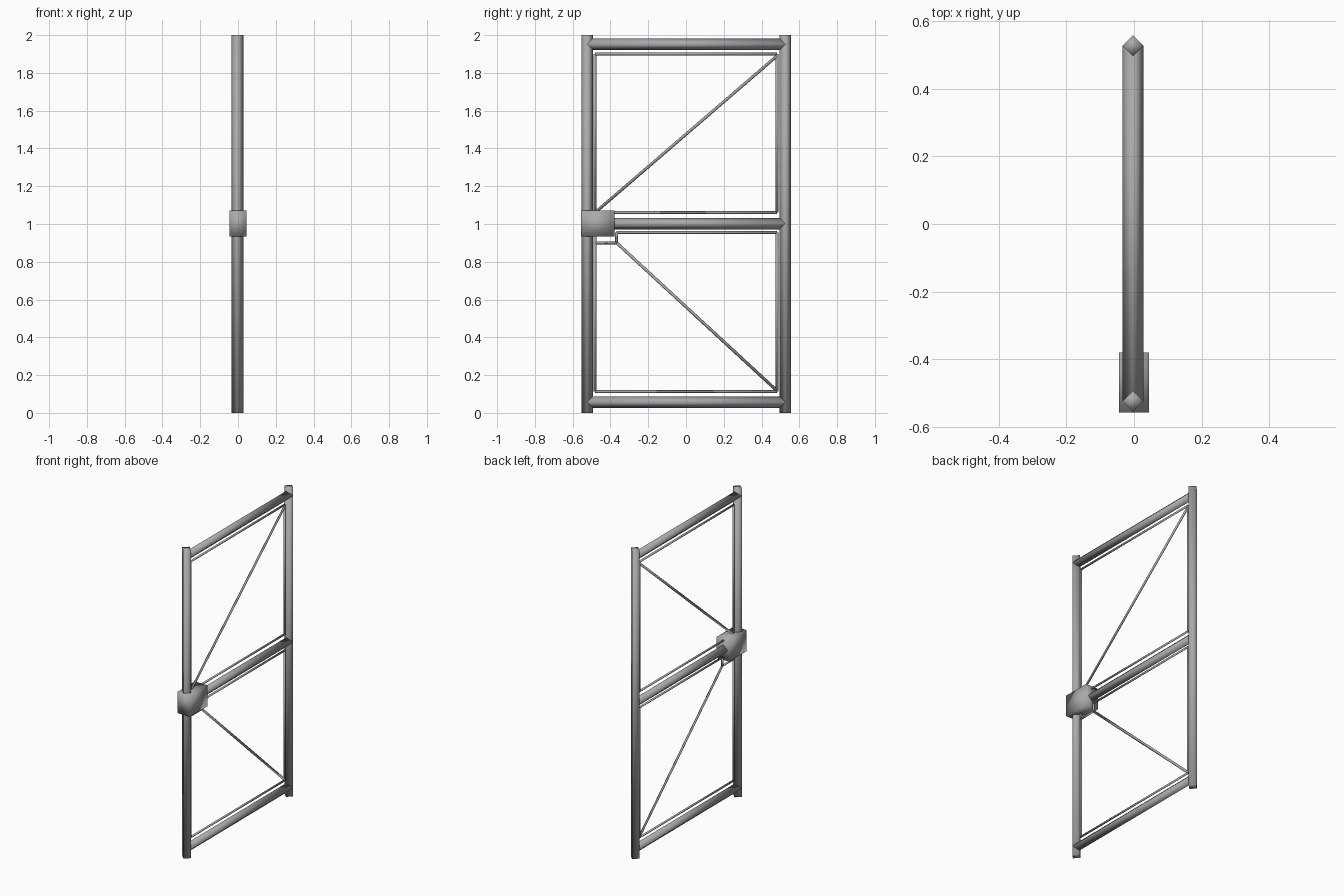
import bpy
import bmesh
from math import atan2
from mathutils import Matrix, Vector

cube = bpy.data.objects.get("Cube")
if cube:
    bpy.data.objects.remove(cube, do_unlink=True)

# Steel material
steel = bpy.data.materials.new("steel_grey")
steel.use_nodes = True
GREY = (0.4, 0.4, 0.4, 1)
steel.diffuse_color = GREY
steel.node_tree.nodes["Principled BSDF"].inputs["Base Color"].default_value = GREY

FRAME_X = -0.003


def add_object(name, bm):
    mesh = bpy.data.meshes.new(name)
    bmesh.ops.recalc_face_normals(bm, faces=bm.faces[:])
    for face in bm.faces:
        face.smooth = True
    bm.to_mesh(mesh)
    bm.free()
    mesh.materials.append(steel)
    obj = bpy.data.objects.new(name, mesh)
    bpy.context.collection.objects.link(obj)


def bar(name, start, end, radius):
    """Four-sided tube, edge on, between two (y, z) points."""
    a, b = (Vector((FRAME_X, *p)) for p in (start, end))
    d = b - a
    place = Matrix.Translation((a + b) / 2) @ Matrix.Rotation(atan2(-d.y, d.z), 4, "X")
    bm = bmesh.new()
    bmesh.ops.create_cone(bm, cap_ends=True, segments=4, radius1=radius,
                          radius2=radius, depth=d.length, matrix=place)
    add_object(name, bm)


# Main frame tubes
FRONT, BACK, TUBE = -0.523, 0.526, 0.031
bar("front_post", (FRONT, 0), (FRONT, 2), TUBE)
bar("back_post", (BACK, 0), (BACK, 2), TUBE)
for name, z in (("top_rail", 1.952), ("middle_rail", 1.002), ("bottom_rail", 0.057)):
    bar(name, (FRONT, z), (BACK, z), TUBE)

# Thin rods lining the two openings
ROD, Y0, Y1 = 0.008, -0.482, 0.482
NOTCH_Y, NOTCH_Z = -0.367, 0.9
LOWER, UPPER = (0.112, 0.955), (1.06, 1.9)
rods = {
    "upper_rod_top": ((Y0, UPPER[1]), (Y1, UPPER[1])),
    "upper_rod_bottom": ((Y0, UPPER[0]), (Y1, UPPER[0])),
    "upper_rod_front": ((Y0, UPPER[0]), (Y0, UPPER[1])),
    "upper_rod_back": ((Y1, UPPER[0]), (Y1, UPPER[1])),
    "lower_rod_top": ((NOTCH_Y, LOWER[1]), (Y1, LOWER[1])),
    "lower_rod_bottom": ((Y0, LOWER[0]), (Y1, LOWER[0])),
    "lower_rod_front": ((Y0, LOWER[0]), (Y0, LOWER[1])),
    "lower_rod_back": ((Y1, LOWER[0]), (Y1, LOWER[1])),
    # Step around the lock
    "notch_rod_bottom": ((Y0, NOTCH_Z), (NOTCH_Y, NOTCH_Z)),
    "notch_rod_side": ((NOTCH_Y, NOTCH_Z), (NOTCH_Y, LOWER[1])),
    # Diagonal braces
    "upper_brace": ((Y0, UPPER[0]), (Y1, UPPER[1] - 0.01)),
    "lower_brace": ((NOTCH_Y, NOTCH_Z), (Y1, LOWER[0] + 0.005)),
}
for name, (start, end) in rods.items():
    bar(name, start, end, ROD)

# Lock housing around the front post
bm = bmesh.new()
bmesh.ops.create_cube(bm, size=1, matrix=Matrix.Translation((0, -0.468, 1.003))
                      @ Matrix.Diagonal((0.09, 0.178, 0.137, 1)))
add_object("lock_box", bm)
